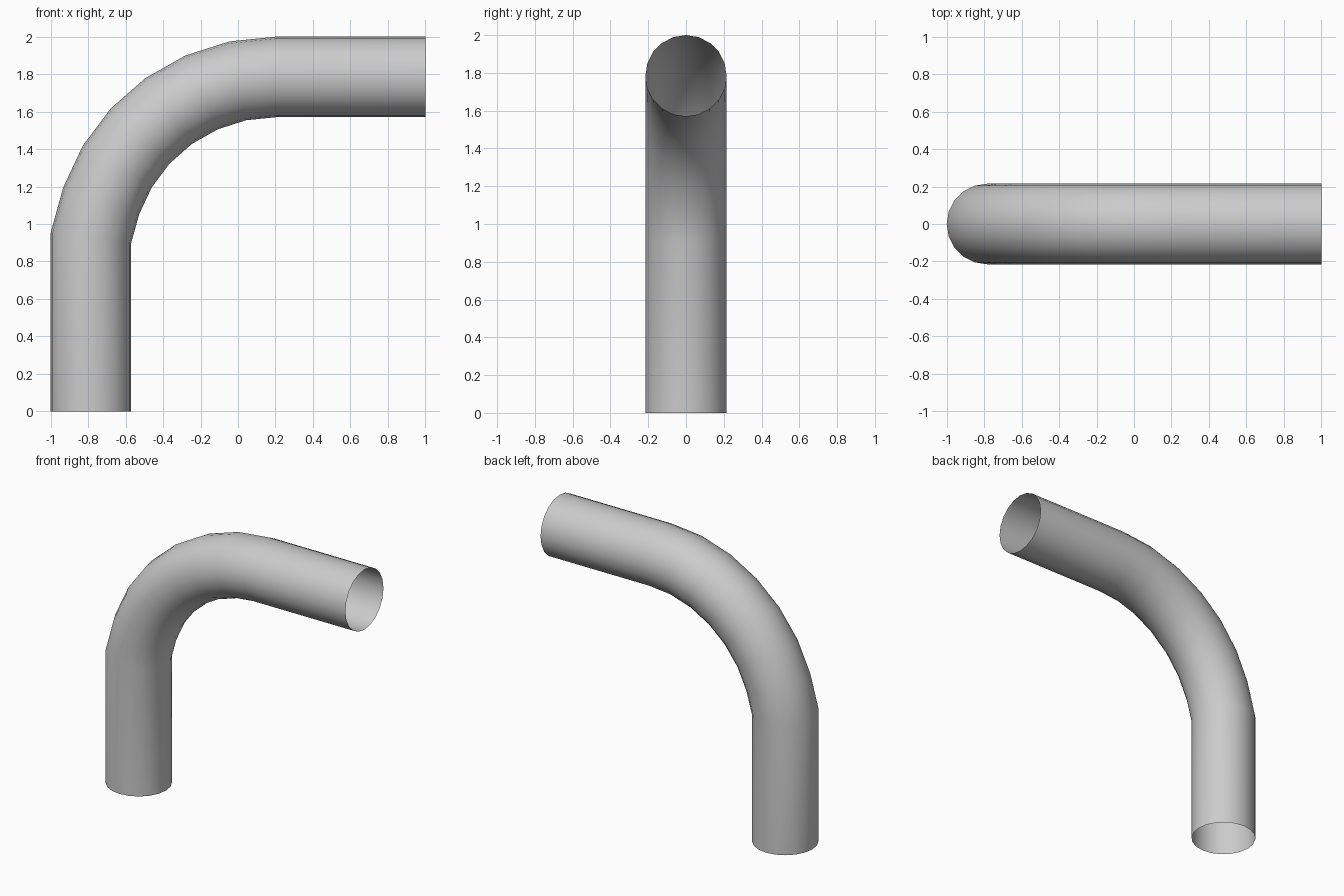
import bpy, bmesh
from math import sin, cos, pi, radians

if "Cube" in bpy.data.objects:
    bpy.data.objects.remove(bpy.data.objects["Cube"])

SIDES = 20
R = 0.215                 # pipe radius
CX, CZ = 0.20, 0.80       # bend centre
BEND = 0.985              # bend radius of the centre line
STEPS, STEP = 7, radians(11.8)

bm = bmesh.new()


def ring(place):
    """One ring of vertices; place(u) gives x, z for an offset u from the centre line."""
    verts = []
    for i in range(SIDES):
        a = 2 * pi * i / SIDES
        x, z = place(R * cos(a))
        verts.append(bm.verts.new((x, R * sin(a), z)))
    return verts


def on_bend(t):
    return lambda u: (CX - (BEND + u) * sin(t), CZ + (BEND + u) * cos(t))


# Open horizontal end, bend, tilted joint to the upright, open foot
foot_x = CX - BEND
rings = [ring(lambda u: (1.0, CZ + BEND + u))]
rings += [ring(on_bend(k * STEP)) for k in range(STEPS)]
last = on_bend(STEPS * STEP)
rings.append(ring(lambda u: (foot_x - u, last(u)[1])))
rings.append(ring(lambda u: (foot_x - u, 0.0)))

# Skin between neighbouring rings
for a, b in zip(rings, rings[1:]):
    for i in range(SIDES):
        j = (i + 1) % SIDES
        bm.faces.new((a[i], a[j], b[j], b[i]))
bmesh.ops.recalc_face_normals(bm, faces=bm.faces)
for f in bm.faces:
    f.smooth = True

# Make sure the skin faces outward
bm.normal_update()
if max(bm.faces, key=lambda f: f.calc_center_median().z).normal.z < 0:
    bmesh.ops.reverse_faces(bm, faces=bm.faces)

mesh = bpy.data.meshes.new("pipe_elbow")
bm.to_mesh(mesh)
bm.free()
bpy.context.collection.objects.link(bpy.data.objects.new("pipe_elbow", mesh))
